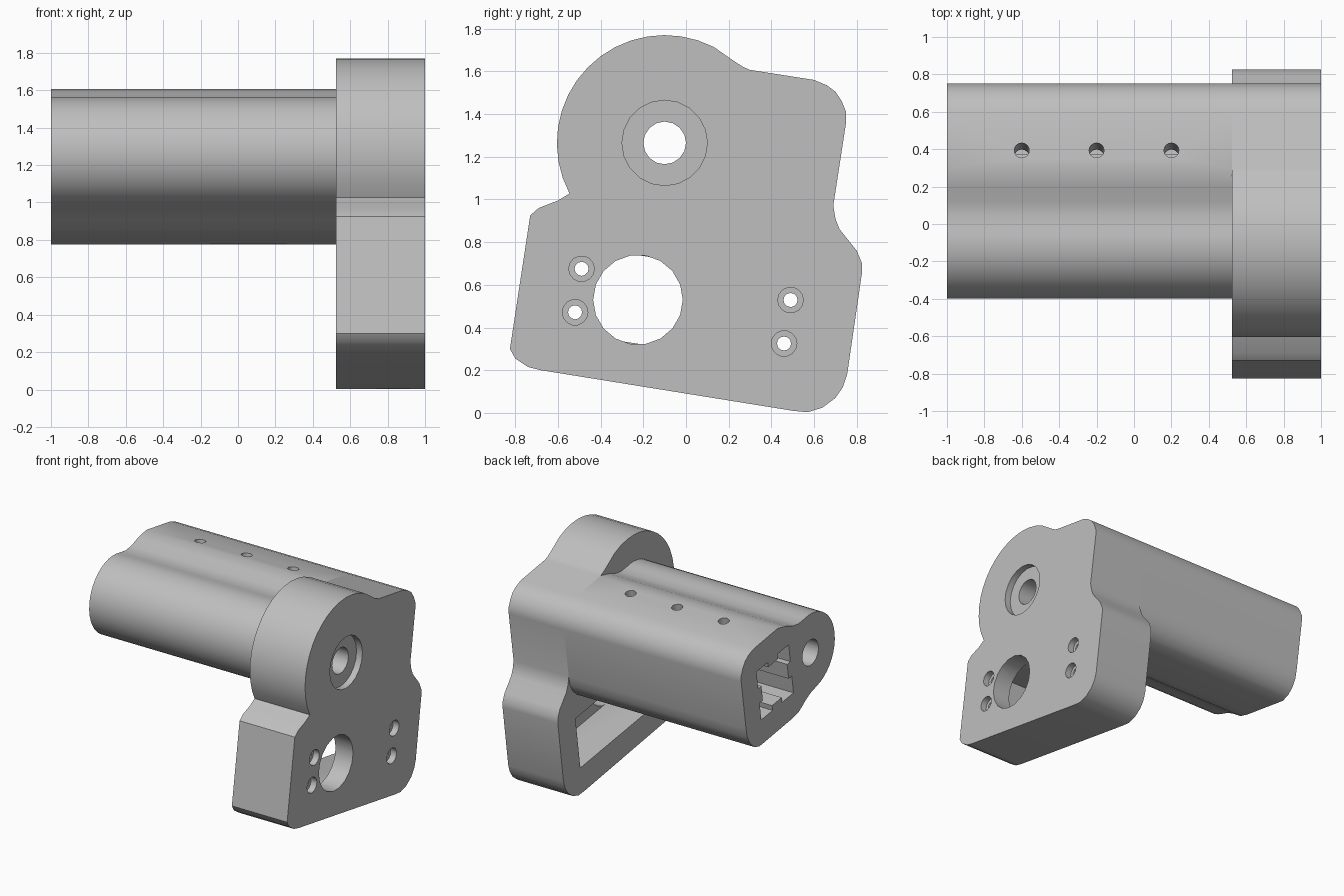
import bpy
import bmesh
from math import sin, cos, radians
from mathutils import Vector

cube = bpy.data.objects.get("Cube")
if cube:
    bpy.data.objects.remove(cube)

grey = bpy.data.materials.new("light_grey")
grey.use_nodes = True
COLOUR = (0.52, 0.52, 0.52, 1)
grey.diffuse_color = COLOUR
grey.node_tree.nodes["Principled BSDF"].inputs["Base Color"].default_value = COLOUR

TILT = radians(8.5)
BACK, FRONT, JOIN = -1.0, 1.0, 0.525
BORE = (-0.1, 1.265)


def prism(name, points, x0, x1):
    """Extrude a (y, z) outline along x."""
    bm = bmesh.new()
    face = bm.faces.new([bm.verts.new((x0, y, z)) for y, z in points])
    res = bmesh.ops.extrude_face_region(bm, geom=[face])
    verts = [v for v in res["geom"] if isinstance(v, bmesh.types.BMVert)]
    bmesh.ops.translate(bm, verts=verts, vec=Vector((x1 - x0, 0, 0)))
    bmesh.ops.recalc_face_normals(bm, faces=bm.faces)
    mesh = bpy.data.meshes.new(name)
    bm.to_mesh(mesh)
    bm.free()
    obj = bpy.data.objects.new(name, mesh)
    bpy.context.collection.objects.link(obj)
    mesh.materials.append(grey)
    return obj


def arc(centre, r, a0, a1, n):
    steps = [radians(a0 + (a1 - a0) * i / n) for i in range(n + 1)]
    return [(centre[0] + r * cos(a), centre[1] + r * sin(a)) for a in steps]


def tilted(centre, points):
    """Turn local (u, v) points by the tilt and move them to centre."""
    c, s = cos(TILT), sin(TILT)
    return [(centre[0] + u * c + v * s, centre[1] - u * s + v * c) for u, v in points]


def cut(target, cutter):
    cutter.hide_render = True
    mod = target.modifiers.new("cut", "BOOLEAN")
    mod.operation = "DIFFERENCE"
    mod.solver = "EXACT"
    mod.object = cutter
    bpy.context.view_layer.objects.active = target
    bpy.ops.object.modifier_apply(modifier=mod.name)
    bpy.data.objects.remove(cutter)


def drill(target, centre, r, x0, x1, n=16):
    cut(target, prism("drill", arc(centre, r, 0, 360, n)[:-1], x0, x1))


# Rounded upper side shared by plate and tube
shoulder = [(0.69, 0.97), (0.75, 1.36), (0.75, 1.41), (0.73, 1.46),
            (0.70, 1.505), (0.66, 1.535), (0.60, 1.56), (0.30, 1.607)]

# End plate
plate = prism("end_plate",
              [(-0.825, 0.30), (-0.80, 0.255), (-0.74, 0.215), (-0.68, 0.20),
               (0.5, 0.01), (0.57, 0.003), (0.64, 0.025), (0.70, 0.07),
               (0.735, 0.12), (0.755, 0.18), (0.825, 0.66), (0.825, 0.70),
               (0.80, 0.76), (0.72, 0.86), (0.70, 0.91)]
              + shoulder + [(0.27, 1.62), (0.23, 1.645)]
              + arc(BORE, 0.505, 63, 208, 16)
              + [(-0.6, 0.995), (-0.69, 0.96), (-0.73, 0.925)],
              JOIN, FRONT)

# Long tube body
tube = prism("tube_body",
             [(0.12, 0.838), (0.46, 0.785), (0.53, 0.775), (0.59, 0.795),
              (0.64, 0.84), (0.675, 0.90)]
             + shoulder + [(0.2, 1.585), (0.12, 1.555), (0.05, 1.545)]
             + arc(BORE, 0.3, 75, 255, 20)
             + [(-0.1, 0.95), (-0.04, 0.915), (0.04, 0.86)],
             BACK, JOIN)

# Bore through both, with a counterbore on the plate
drill(tube, BORE, 0.1, BACK - 0.1, JOIN + 0.1)
drill(plate, BORE, 0.1, JOIN - 0.1, FRONT + 0.1)
drill(plate, BORE, 0.2, FRONT - 0.05, FRONT + 0.1, 20)

# Square socket with a ridge along each wall
socket_centre = (0.335, 1.2)
side = [(-0.2, 0.2), (-0.06, 0.2), (-0.06, 0.16), (0.06, 0.16), (0.06, 0.2)]
socket = []
for _ in range(4):
    socket += side
    side = [(v, -u) for u, v in side]
cut(tube, prism("socket", tilted(socket_centre, socket), BACK - 0.1, JOIN - 0.02))

# Three screw holes in the tube top
for x in (-0.6, -0.2, 0.2):
    y, z = tilted(socket_centre, [(0, 0.35)])[0]
    bpy.ops.mesh.primitive_cylinder_add(vertices=16, radius=0.04, depth=0.6,
                                        location=(x, y, z), rotation=(-TILT, 0, 0))
    cut(tube, bpy.context.object)

# Motor pocket in the plate back, shaft opening and mounting holes
pocket_centre = (-0.015, 0.5)
w, h = 0.6, 0.205
cut(plate, prism("pocket", tilted(pocket_centre, [(-w, -h), (w, -h), (w, h), (-w, h)]),
                 JOIN - 0.1, FRONT - 0.15))
drill(plate, (-0.225, 0.53), 0.21, FRONT - 0.2, FRONT + 0.1, 18)
for u in (-0.495, 0.495):
    for v in (-0.103, 0.103):
        spot = tilted(pocket_centre, [(u, v)])[0]
        drill(plate, spot, 0.033, FRONT - 0.3, FRONT + 0.1, 12)
        drill(plate, spot, 0.06, FRONT - 0.05, FRONT + 0.1, 14)

for obj in (plate, tube):
    bpy.ops.object.select_all(action="DESELECT")
    obj.select_set(True)
    bpy.context.view_layer.objects.active = obj
    bpy.ops.object.shade_smooth_by_angle(angle=radians(30))
